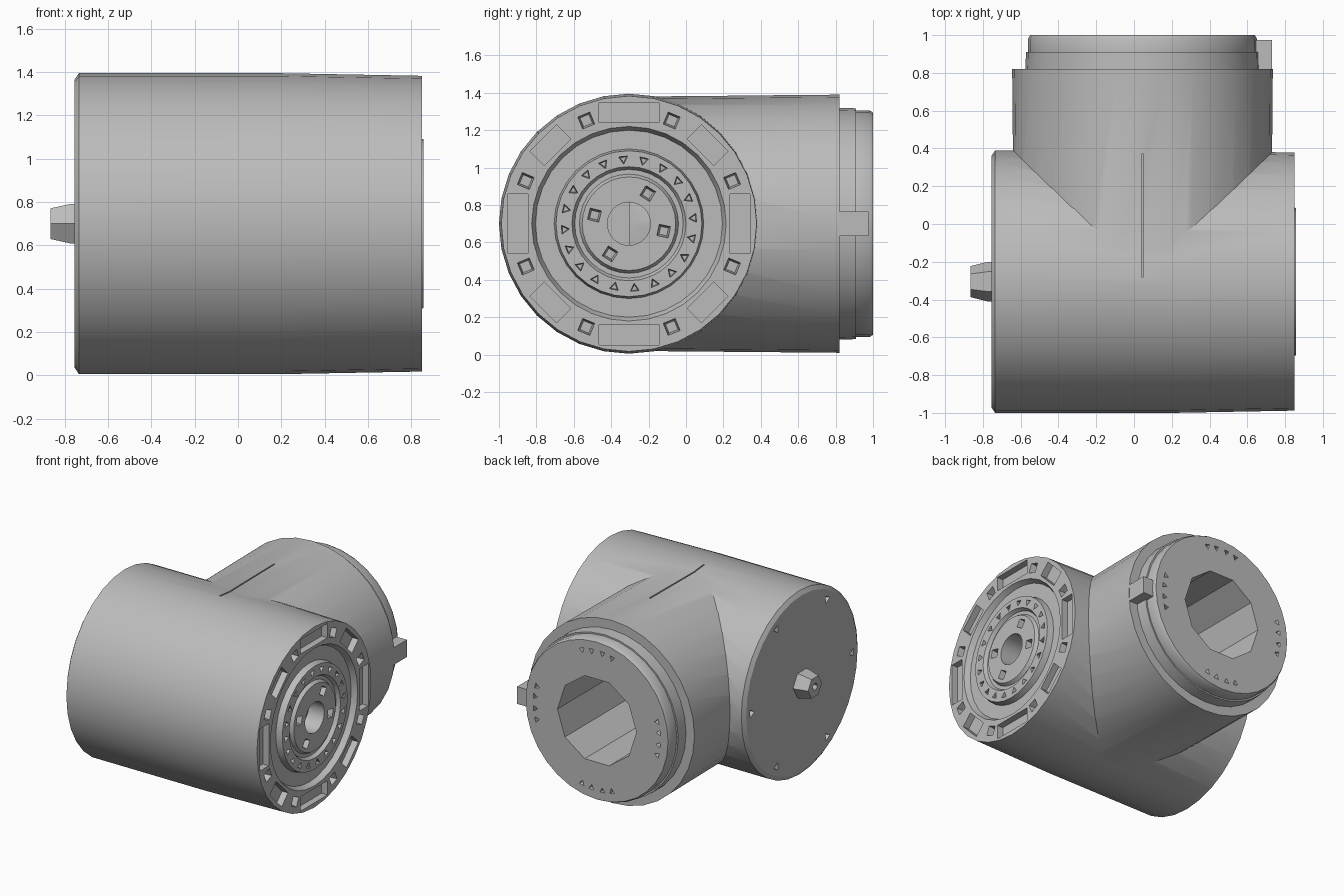
import bpy
import bmesh
from math import sin, cos, pi, radians
from mathutils import Matrix, Vector

if "Cube" in bpy.data.objects:
    bpy.data.objects.remove(bpy.data.objects["Cube"], do_unlink=True)

grey = bpy.data.materials.new("Machined grey")
grey.use_nodes = True
COLOUR = (0.5, 0.5, 0.5, 1)
grey.diffuse_color = COLOUR
grey.node_tree.nodes["Principled BSDF"].inputs["Base Color"].default_value = COLOUR

BARREL = Vector((0, -0.305, 0.70))   # axis along x
BRANCH = Vector((0.045, 0, 0.70))    # axis along y


def make_object(name, bm):
    bmesh.ops.recalc_face_normals(bm, faces=bm.faces[:])
    mesh = bpy.data.meshes.new(name)
    bm.to_mesh(mesh)
    bm.free()
    mesh.materials.append(grey)
    ob = bpy.data.objects.new(name, mesh)
    bpy.context.collection.objects.link(ob)
    return ob


def place(axis, along, u, v):
    """Point at a distance along the axis, with u sideways and v up."""
    if axis == "x":
        return BARREL + Vector((along, u, v))
    return BRANCH + Vector((u, along, v))


def lathe(name, profile, axis, sides=32):
    """Turn (distance, radius) pairs about the axis."""
    bm = bmesh.new()
    rings = []
    for along, r in profile:
        angles = [2 * pi * i / sides for i in range(sides)] if r else [0]
        rings.append([bm.verts.new(place(axis, along, r * cos(a), r * sin(a))) for a in angles])
    for a, b in zip(rings, rings[1:]):
        for i in range(sides):
            j = (i + 1) % sides
            loop = [a[i % len(a)], a[j % len(a)], b[j % len(b)], b[i % len(b)]]
            bm.faces.new(list(dict.fromkeys(loop)))
    return make_object(name, bm)


def add_prism(bm, axis, outline, near, far, taper=1.0):
    """Straight or tapering pocket from an outline of (u, v) points."""
    mid = sum((Vector(p) for p in outline), Vector((0, 0))) / len(outline)
    a = [bm.verts.new(place(axis, near, *p)) for p in outline]
    b = [bm.verts.new(place(axis, far, *(mid + (Vector(p) - mid) * taper))) for p in outline]
    bm.faces.new(a)
    bm.faces.new(b[::-1])
    n = len(a)
    for i in range(n):
        bm.faces.new((a[i], b[i], b[(i + 1) % n], a[(i + 1) % n]))


def polygon(radius, degrees, size, sides):
    """Small polygon at a polar position, turned to match it."""
    t = radians(degrees)
    return [(radius * cos(t) + size * cos(t + 2 * pi * k / sides + pi / sides),
             radius * sin(t) + size * sin(t + 2 * pi * k / sides + pi / sides))
            for k in range(sides)]


def rectangle(inner, outer, half, degrees):
    turn = Matrix.Rotation(radians(degrees), 2)
    return [tuple(turn @ Vector(p)) for p in
            ((inner, -half), (outer, -half), (outer, half), (inner, half))]


def combine(target, tool, operation):
    mod = target.modifiers.new(operation, "BOOLEAN")
    mod.operation = operation
    mod.solver = "EXACT"
    mod.object = tool
    bpy.context.view_layer.objects.active = target
    bpy.ops.object.modifier_apply(modifier=mod.name)
    bpy.data.objects.remove(tool, do_unlink=True)


# Main barrel, with the stepped drive face on its left end
body = lathe("joint_housing", [
    (-0.755, 0), (-0.755, 0.665), (-0.735, 0.695), (0.2, 0.695), (0.85, 0.683),
    (0.85, 0.52), (0.81, 0.50), (0.81, 0.40), (0.857, 0.39), (0.857, 0.305),
    (0.83, 0.29), (0.83, 0.265), (0.855, 0.25), (0.855, 0.115), (0.42, 0.115), (0.42, 0)], "x")

# Branch barrel with stepped collar
branch = lathe("branch", [
    (-0.305, 0), (-0.305, 0.68), (0.82, 0.69), (0.82, 0.62), (0.91, 0.617),
    (0.91, 0.606), (0.98, 0.606), (1.0, 0.595), (1.0, 0)], "y")
combine(body, branch, "UNION")

# Hollow bore through the branch
bore = lathe("bore", [(-0.6, 0), (-0.6, 0.33), (1.1, 0.33), (1.1, 0)], "y", 10)
combine(body, bore, "DIFFERENCE")

# Pockets and bolt holes of all three ends
bm = bmesh.new()
for k in range(8):
    half = 0.1 if k % 2 else 0.16
    add_prism(bm, "x", rectangle(0.54, 0.648, half, 45 * k), 0.9, 0.8)
    add_prism(bm, "x", polygon(0.597, 45 * k + 22.5, 0.06, 4), 0.9, 0.79, 0.6)
for k in range(20):
    add_prism(bm, "x", polygon(0.347, 18 * k + 5, 0.032, 3), 0.88, 0.81, 0.6)
for angle in (58, 166, 238, 348):
    add_prism(bm, "x", polygon(0.19, angle, 0.05, 4), 0.88, 0.80, 0.6)
for k in range(6):
    add_prism(bm, "x", polygon(0.6, 60 * k, 0.04, 3), -0.78, -0.70, 0.6)
for k in range(4):
    for step in (-14, -5, 5, 14):
        add_prism(bm, "y", polygon(0.52, 90 * k + step, 0.028, 3), 1.03, 0.95, 0.6)
# Fine seam on top of the branch
add_prism(bm, "y", [(-0.005, 0.67), (0.005, 0.67), (0.005, 0.75), (-0.005, 0.75)], -0.28, 0.37)
combine(body, make_object("pockets", bm), "DIFFERENCE")

# Shaft crossing the bore
shaft = lathe("inner_shaft", [(-0.4, 0), (-0.4, 0.14), (0.41, 0.14), (0.41, 0)], "x", 12)

# Cable plug on the right end, on a small foot
plug = lathe("cable_plug", [
    (-0.74, 0), (-0.74, 0.105), (-0.775, 0.105), (-0.865, 0.082), (-0.865, 0.03),
    (-0.83, 0.03), (-0.83, 0)], "x", 6)

# Locating key beside the collar
bm = bmesh.new()
add_prism(bm, "y", [(0.58, -0.065), (0.685, -0.065), (0.685, 0.065), (0.58, 0.065)], 0.815, 0.975)
key = make_object("collar_key", bm)

for ob in (body, shaft, plug, key):
    bpy.ops.object.select_all(action="DESELECT")
    ob.select_set(True)
    bpy.context.view_layer.objects.active = ob
    bpy.ops.object.shade_smooth_by_angle(angle=radians(30))
